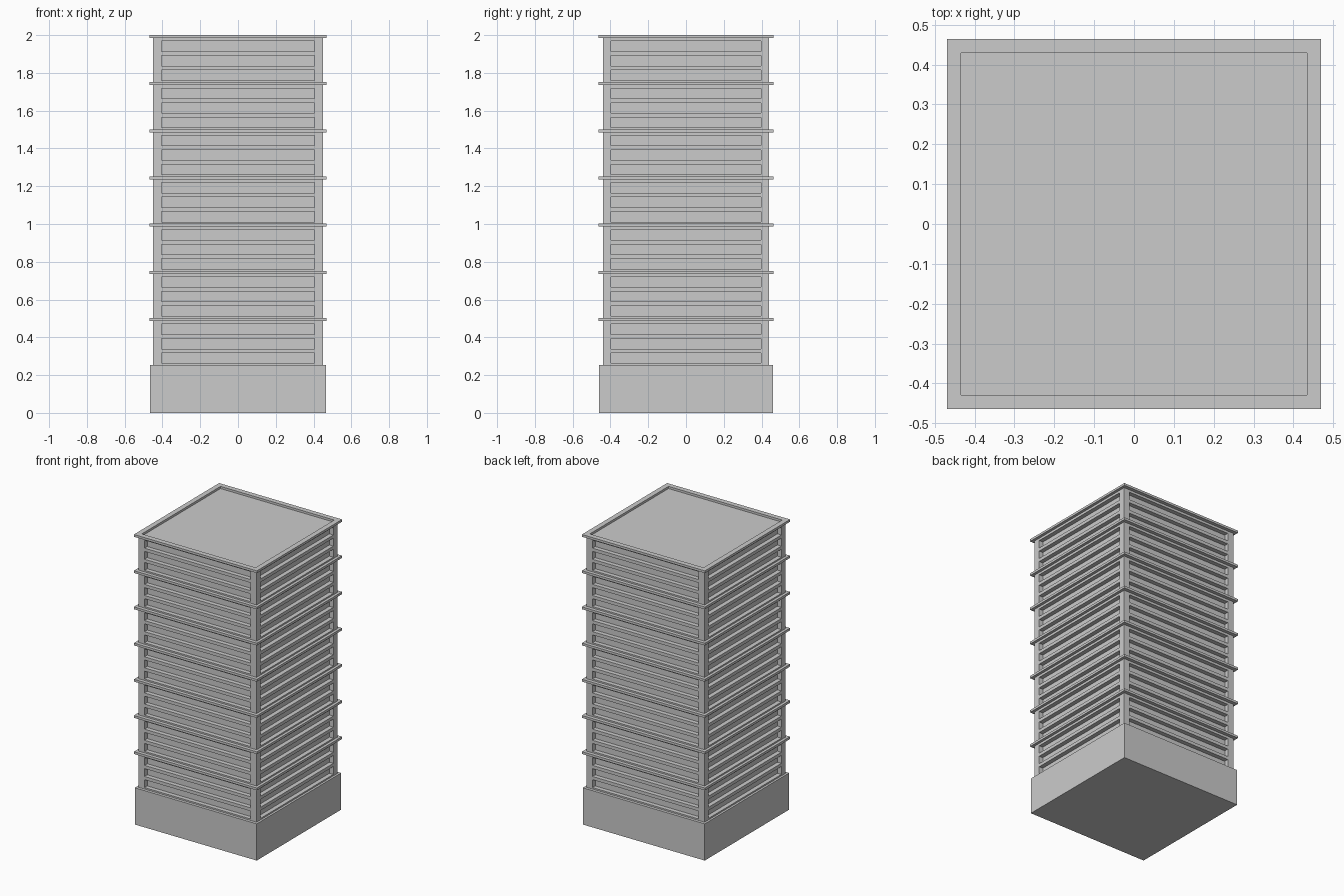
import bpy, bmesh
from mathutils import Vector

if "Cube" in bpy.data.objects:
    bpy.data.objects.remove(bpy.data.objects["Cube"])

FLOORS = 7
BASE_TOP, STEP = 0.253, 0.2496
SLAB_T = 0.016
WINDOW_H, WINDOW_STEP, SILL = 0.054, 0.0765, 0.010
RECESS = 0.03


def box_bmesh(hx, hy, z0, z1):
    bm = bmesh.new()
    bmesh.ops.create_cube(bm, size=1)
    bmesh.ops.scale(bm, vec=(2 * hx, 2 * hy, z1 - z0), verts=bm.verts)
    bmesh.ops.translate(bm, vec=(0, 0, (z0 + z1) / 2), verts=bm.verts)
    return bm


def finish(bm, name):
    mesh = bpy.data.meshes.new(name)
    bmesh.ops.recalc_face_normals(bm, faces=bm.faces)
    bm.to_mesh(mesh)
    bm.free()
    bpy.context.collection.objects.link(bpy.data.objects.new(name, mesh))


def push_in(bm, faces, depth):
    # Extrude each face straight inwards
    for f in bmesh.ops.extrude_discrete_faces(bm, faces=faces)["faces"]:
        f.normal_update()
        bmesh.ops.translate(bm, vec=-f.normal * depth, verts=f.verts)


def cut(bm, co, no):
    bmesh.ops.bisect_plane(bm, geom=bm.verts[:] + bm.edges[:] + bm.faces[:],
                           plane_co=co, plane_no=no)


def storey(name, z0, z1):
    # Storey block with three recessed window bands per side
    bm = box_bmesh(0.45, 0.44, z0, z1)
    bands = [(z0 + SILL + i * WINDOW_STEP, z0 + SILL + i * WINDOW_STEP + WINDOW_H)
             for i in range(3)]
    for z in (z for band in bands for z in band):
        cut(bm, (0, 0, z), (0, 0, 1))
    for s in (-1, 1):
        cut(bm, (s * 0.405, 0, 0), (1, 0, 0))
        cut(bm, (0, s * 0.396, 0), (0, 1, 0))
    bm.normal_update()
    windows = []
    for f in bm.faces:
        c: Vector = f.calc_center_median()
        if (abs(f.normal.z) < 0.5 and min(abs(c.x), abs(c.y)) < 0.1
                and any(a < c.z < b for a, b in bands)):
            windows.append(f)
    push_in(bm, windows, RECESS)
    bmesh.ops.dissolve_limit(bm, angle_limit=0.01, verts=bm.verts, edges=bm.edges)
    finish(bm, name)


# Solid ground-floor base
finish(box_bmesh(0.465, 0.46, 0, BASE_TOP), "base")

# Storeys, each capped by a projecting slab
for i in range(FLOORS):
    z0 = BASE_TOP + i * STEP
    z1 = z0 + STEP
    storey(f"storey_{i + 1}", z0, z1 - SLAB_T)
    top = i == FLOORS - 1
    slab = box_bmesh(0.469, 0.464, z1 - SLAB_T, 2.0 if top else z1)
    if top:
        # Roof slab with a sunken deck inside a raised rim
        slab.normal_update()
        deck = max(slab.faces, key=lambda f: f.normal.z)
        bmesh.ops.inset_individual(slab, faces=[deck], thickness=0.05)
        push_in(slab, [deck], 0.015)
    finish(slab, "roof" if top else f"slab_{i + 1}")
